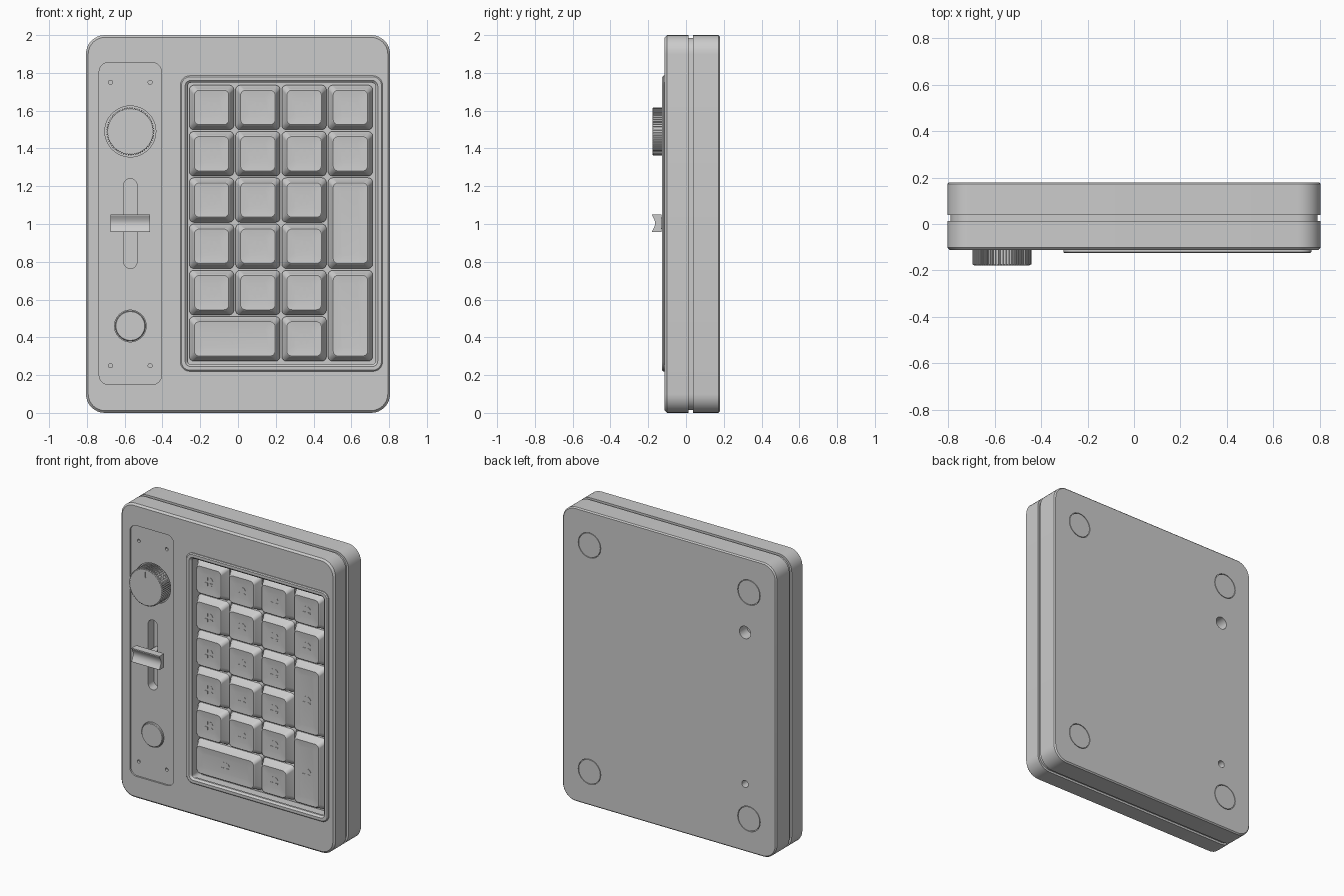
import bpy, bmesh, math

if "Cube" in bpy.data.objects:
    bpy.data.objects.remove(bpy.data.objects["Cube"])


def rrect(cx, cz, w, h, r, n=8):
    """Rounded rectangle outline in the xz plane (a circle when w = h = 2r)."""
    pts = []
    for i, (sx, sz) in enumerate(((1, 1), (-1, 1), (-1, -1), (1, -1))):
        for k in range(n + 1):
            a = math.pi / 2 * (i + k / n)
            pts.append((cx + sx * (w / 2 - r) + r * math.cos(a),
                        cz + sz * (h / 2 - r) + r * math.sin(a)))
    return pts


def finish(name, bm):
    bmesh.ops.remove_doubles(bm, verts=bm.verts, dist=1e-5)
    bmesh.ops.recalc_face_normals(bm, faces=bm.faces)
    me = bpy.data.meshes.new(name)
    bm.to_mesh(me)
    bm.free()
    ob = bpy.data.objects.new(name, me)
    bpy.context.collection.objects.link(ob)
    return ob


def loft(name, rings, closed=False):
    """Skin a list of (outline, y); capped at both ends unless closed on itself."""
    bm = bmesh.new()
    loops = [[bm.verts.new((x, y, z)) for x, z in pts] for pts, y in rings]
    n = len(loops[0])
    pairs = list(zip(loops, loops[1:]))
    if closed:
        pairs.append((loops[-1], loops[0]))
    else:
        bm.faces.new(loops[0])
        bm.faces.new(loops[-1])
    for a, b in pairs:
        for i in range(n):
            j = (i + 1) % n
            bm.faces.new((a[i], a[j], b[j], b[i]))
    return finish(name, bm)


def slab(name, cx, cz, w, h, r, y0, y1):
    return loft(name, [(rrect(cx, cz, w, h, r), y0), (rrect(cx, cz, w, h, r), y1)])


def disc(name, cx, cz, r, y0, y1, ch=0.0):
    def c(q): return rrect(cx, cz, 2 * q, 2 * q, q, 12)
    rings = [(c(r), y1), (c(r), y0 + ch)]
    if ch:
        rings.append((c(r - ch), y0))
    return loft(name, rings)


def cut(target, cutters):
    for c in cutters:
        c.hide_render = True
        m = target.modifiers.new("cut", 'BOOLEAN')
        m.operation, m.solver, m.object = 'DIFFERENCE', 'EXACT', c
        bpy.context.view_layer.objects.active = target
        bpy.ops.object.modifier_apply(modifier=m.name)
        bpy.data.objects.remove(c)


# Case: two chamfered halves with a parting groove
def case(d):
    return rrect(0, 1, 1.61 - 2 * d, 2 - 2 * d, 0.1 - d)


body = loft("case", [(case(0.012), -0.113), (case(0), -0.101), (case(0), 0.013),
                     (case(0.014), 0.013), (case(0.014), 0.038), (case(0), 0.038),
                     (case(0), 0.172), (case(0.008), 0.18)])

PX = -0.57                       # control strip centre line
FEET = [(x, z) for x in (-0.6, 0.6) for z in (0.23, 1.77)]
cuts = [slab("cut", PX, 1.0025, 0.33, 1.705, 0.05, -0.3, -0.102),      # panel recess
        slab("cut", 0.235, 1.0025, 1.0, 1.505, 0.025, -0.3, -0.035),   # key well
        slab("cut", PX, 1.0025, 0.07, 0.475, 0.034, -0.3, -0.04),      # slider slot
        disc("cut", PX, 1.49, 0.135, -0.3, -0.085),                    # knob seat
        disc("cut", PX, 0.46, 0.084, -0.3, -0.085),                    # button seat
        disc("cut", PX, 1.49, 0.042, 0.10, 0.3),                       # rear holes
        disc("cut", PX, 0.46, 0.024, 0.10, 0.3)]
cuts += [disc("cut", PX + sx * 0.105, z, 0.011, -0.3, -0.085)          # screw holes
         for sx in (-1, 1) for z in (0.25, 1.75)]
cuts += [disc("cut", x, z, 0.085, 0.17, 0.3) for x, z in FEET]         # foot pockets
cut(body, cuts)

# Rubber feet
for x, z in FEET:
    disc("foot", x, z, 0.081, 0.165, 0.18)


# Raised bezel around the keys
def bez(w, r):
    return rrect(0.23, 1.0025, 1.07 - w, 1.565 - w, r)


loft("key_bezel", [(bez(0, 0.05), -0.10), (bez(0, 0.05), -0.12), (bez(0.012, 0.045), -0.126),
                   (bez(0.05, 0.03), -0.126), (bez(0.074, 0.02), -0.114),
                   (bez(0.074, 0.02), -0.10)], closed=True)

# Knurled knob with a pointer notch
teeth = 60


def gear(r, d):
    pts = []
    for i in range(teeth):
        for f, q in ((0, r), (0.45, r), (0.55, r - d), (0.95, r - d)):
            a = 2 * math.pi * (i + f) / teeth
            pts.append((PX + q * math.cos(a), 1.49 + q * math.sin(a)))
    return pts


knob = loft("knob", [(gear(0.127, 0.006), -0.08), (gear(0.127, 0.006), -0.174),
                     (gear(0.120, 0), -0.178)])
cut(knob, [slab("cut", PX, 1.575, 0.008, 0.04, 0.003, -0.3, -0.174)])

# Push button
disc("button", PX, 0.46, 0.08, -0.112, -0.08, 0.004)

# Slider cap with concave grip, and its stalk
prof = [(-0.13, 0.957), (-0.18, 0.957)]
prof += [(-0.18 + 0.016 * math.sin(math.pi * k / 10), 0.962 + 0.084 * k / 10) for k in range(11)]
prof += [(-0.18, 1.051), (-0.13, 1.051)]
bm = bmesh.new()
ends = [[bm.verts.new((PX + sx * 0.105, y, z)) for y, z in prof] for sx in (-1, 1)]
for e in ends:
    bm.faces.new(e)
for i in range(len(prof)):
    j = (i + 1) % len(prof)
    bm.faces.new((ends[0][i], ends[0][j], ends[1][j], ends[1][i]))
finish("slider_cap", bm)
slab("slider_stalk", PX, 1.004, 0.04, 0.06, 0.005, -0.135, -0.035)

# Keycaps with a cross-slotted stem showing in the dished top
P = 0.245
COLS = [-0.14 + P * i for i in range(4)]
ROWS = [1.617 - P * i for i in range(6)]


def key_mesh(name, w, h):
    def k(d, r): return rrect(0, 0, w - d, h - d, r)
    ob = loft(name, [(k(0, 0.025), -0.03), (k(0, 0.025), -0.06), (k(0.012, 0.025), -0.068),
                     (k(0.045, 0.028), -0.110), (k(0.054, 0.026), -0.114),
                     (k(0.13, 0.02), -0.110)])
    return ob


stem = disc("key_stem", 0, 0, 0.031, -0.1125, -0.09)
cut(stem, [slab("cut", 0, 0, 0.08, 0.018, 0.002, -0.3, -0.104),
           slab("cut", 0, 0, 0.018, 0.08, 0.002, -0.3, -0.104)])
S = 0.236
kinds = {"key": (key_mesh("key", S, S), [(COLS[c], ROWS[r]) for r in range(5)
                                         for c in range(4 if r < 2 else 3)] + [(COLS[2], ROWS[5])]),
         "tall_key": (key_mesh("tall_key", S, S + P), [(COLS[3], ROWS[2] - P / 2),
                                                       (COLS[3], ROWS[4] - P / 2)]),
         "wide_key": (key_mesh("wide_key", S + P, S), [(COLS[0] + P / 2, ROWS[5])])}

for name, (proto, spots) in kinds.items():
    for x, z in spots:
        for src in (proto, stem):
            ob = bpy.data.objects.new(src.name, src.data)
            ob.location = (x, 0, z)
            bpy.context.collection.objects.link(ob)
    bpy.data.objects.remove(proto)
bpy.data.objects.remove(stem)

# Smooth the rounded walls, keep edges crisp
bpy.context.view_layer.update()
for ob in bpy.context.scene.objects:
    ob.select_set(True)
    bpy.context.view_layer.objects.active = ob
bpy.ops.object.shade_smooth_by_angle(angle=math.radians(25))
